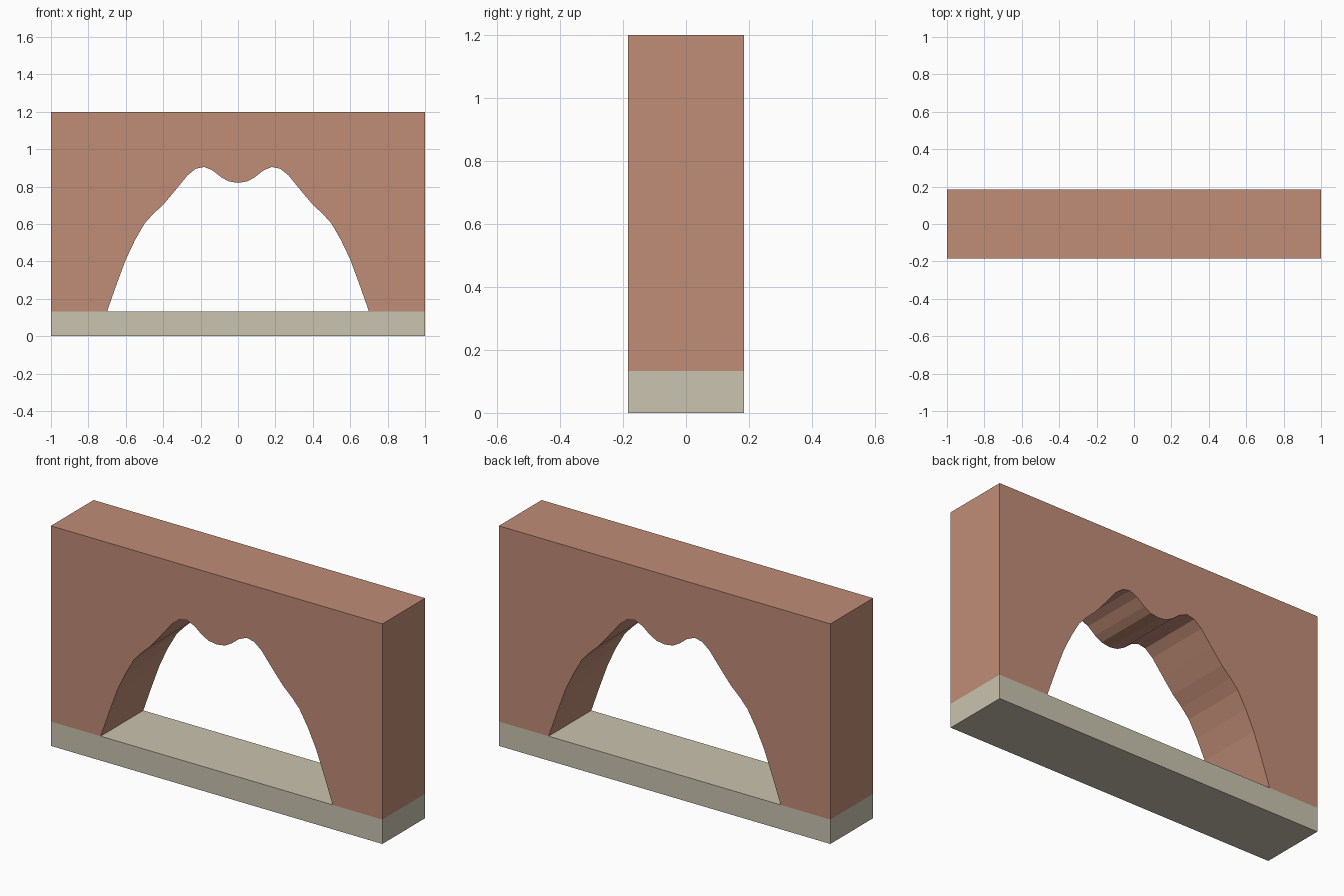
import bpy, bmesh

if "Cube" in bpy.data.objects:
    bpy.data.objects.remove(bpy.data.objects["Cube"])

HALF_W, HALF_D, BASE_H, TOP = 1.0, 0.184, 0.133, 1.2


def material(name, color):
    m = bpy.data.materials.new(name)
    m.diffuse_color = (*color, 1)
    m.use_nodes = True
    m.node_tree.nodes["Principled BSDF"].inputs["Base Color"].default_value = m.diffuse_color
    return m


def extrude_profile(name, outline, mat):
    """Extrude an x-z outline through the full depth."""
    bm = bmesh.new()
    face = bm.faces.new([bm.verts.new((x, -HALF_D, z)) for x, z in outline])
    res = bmesh.ops.extrude_face_region(bm, geom=[face])
    verts = [v for v in res["geom"] if isinstance(v, bmesh.types.BMVert)]
    bmesh.ops.translate(bm, verts=verts, vec=(0, 2 * HALF_D, 0))
    bmesh.ops.recalc_face_normals(bm, faces=bm.faces)
    mesh = bpy.data.meshes.new(name)
    bm.to_mesh(mesh)
    bm.free()
    mesh.materials.append(mat)
    obj = bpy.data.objects.new(name, mesh)
    bpy.context.collection.objects.link(obj)
    return obj


brick = material("terracotta", (0.53, 0.266, 0.184))
stone = material("pale_stone", (0.59, 0.546, 0.43))

# Right half of the wavy opening, from centre dip to foot
half = [(0, 0.82), (0.05, 0.828), (0.09, 0.85), (0.135, 0.886), (0.18, 0.905),
        (0.225, 0.896), (0.27, 0.86), (0.335, 0.78), (0.40, 0.703),
        (0.455, 0.652), (0.50, 0.602), (0.55, 0.515), (0.60, 0.41),
        (0.65, 0.275), (0.70, BASE_H)]
arch = [(-x, z) for x, z in reversed(half[1:])] + half

# Wall with arch opening
extrude_profile("arch_wall",
                arch + [(HALF_W, BASE_H), (HALF_W, TOP), (-HALF_W, TOP), (-HALF_W, BASE_H)],
                brick)

# Base slab
extrude_profile("base_slab",
                [(-HALF_W, 0), (HALF_W, 0), (HALF_W, BASE_H), (-HALF_W, BASE_H)],
                stone)
